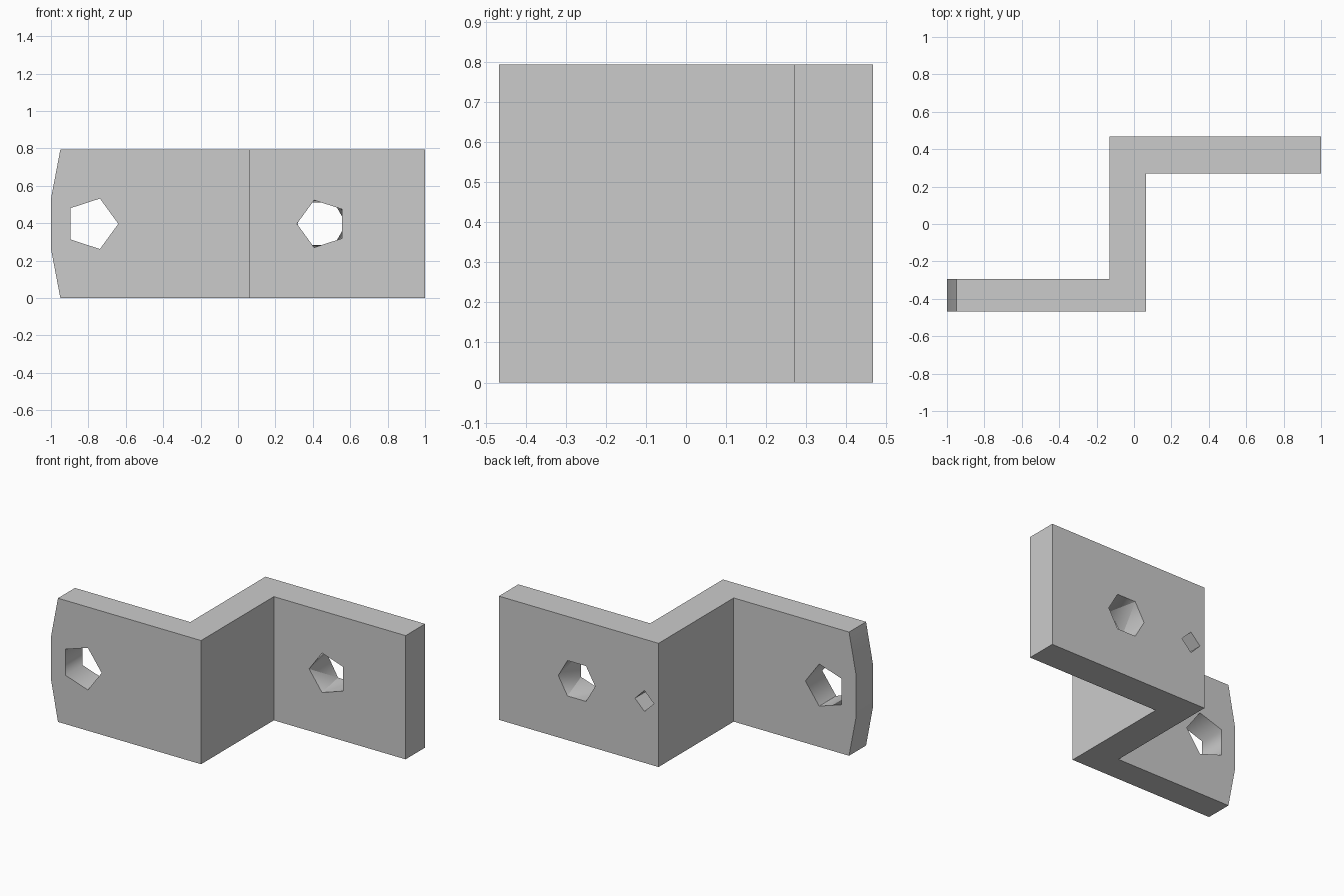
import bpy, bmesh
from math import cos, sin, pi, radians

if "Cube" in bpy.data.objects:
    bpy.data.objects.remove(bpy.data.objects["Cube"])

H = 0.793
MID = H / 2


def add_object(name, bm):
    bmesh.ops.recalc_face_normals(bm, faces=bm.faces)
    mesh = bpy.data.meshes.new(name)
    bm.to_mesh(mesh)
    bm.free()
    obj = bpy.data.objects.new(name, mesh)
    bpy.context.collection.objects.link(obj)
    return obj


def ring(bm, x, y, r, sides, start):
    for i in range(sides):
        a = start + 2 * pi * i / sides
        bm.verts.new((x + r * cos(a), y, MID + r * sin(a)))


def hole_cutter(name, x, front, back):
    # front and back are (y, radius, sides, start angle); the hull joins them
    bm = bmesh.new()
    for y, r, sides, start in (front, back):
        ring(bm, x, y, r, sides, start)
    bmesh.ops.convex_hull(bm, input=bm.verts)
    bmesh.ops.dissolve_limit(bm, angle_limit=radians(0.5), verts=bm.verts, edges=bm.edges)
    obj = add_object(name, bm)
    obj.hide_render = True
    return obj


# Z-shaped bracket, stacked in layers so the left end can bow outwards
bm = bmesh.new()
layers = []
for z, end in ((0, -0.95), (0.263, -1), (H - 0.263, -1), (H, -0.95)):
    outline = [(end, -0.467), (0.065, -0.467), (0.065, 0.27), (1, 0.27),
               (1, 0.467), (-0.132, 0.467), (-0.132, -0.295), (end, -0.295)]
    layers.append([bm.verts.new((x, y, z)) for x, y in outline])
for low, high in zip(layers, layers[1:]):
    for i in range(8):
        j = (i + 1) % 8
        bm.faces.new((low[i], low[j], high[j], high[i]))
bm.faces.new(layers[0])
bm.faces.new(layers[-1])
bmesh.ops.dissolve_limit(bm, angle_limit=radians(0.5), verts=bm.verts, edges=bm.edges)
bracket = add_object("bracket", bm)

# Left hole, right hole (pentagon to hexagon) and small blind square hole
cutters = [
    hole_cutter("left_hole", -0.782, (-0.5, 0.142, 5, 0), (-0.26, 0.142, 5, 0)),
    hole_cutter("right_hole", 0.448, (0.2695, 0.133, 5, pi), (0.4675, 0.131, 6, 0)),
    hole_cutter("pin_hole", -0.032, (0.12, 0.067, 4, 0), (0.5, 0.067, 4, 0)),
]
bpy.context.view_layer.objects.active = bracket
bracket.select_set(True)
for cutter in cutters:
    mod = bracket.modifiers.new(cutter.name, 'BOOLEAN')
    mod.operation = 'DIFFERENCE'
    mod.solver = 'EXACT'
    mod.object = cutter
    bpy.ops.object.modifier_apply(modifier=mod.name)
    bpy.data.objects.remove(cutter)

# Smooth hole walls and bowed end, sharp corners elsewhere
bpy.ops.object.shade_smooth_by_angle(angle=radians(75))
